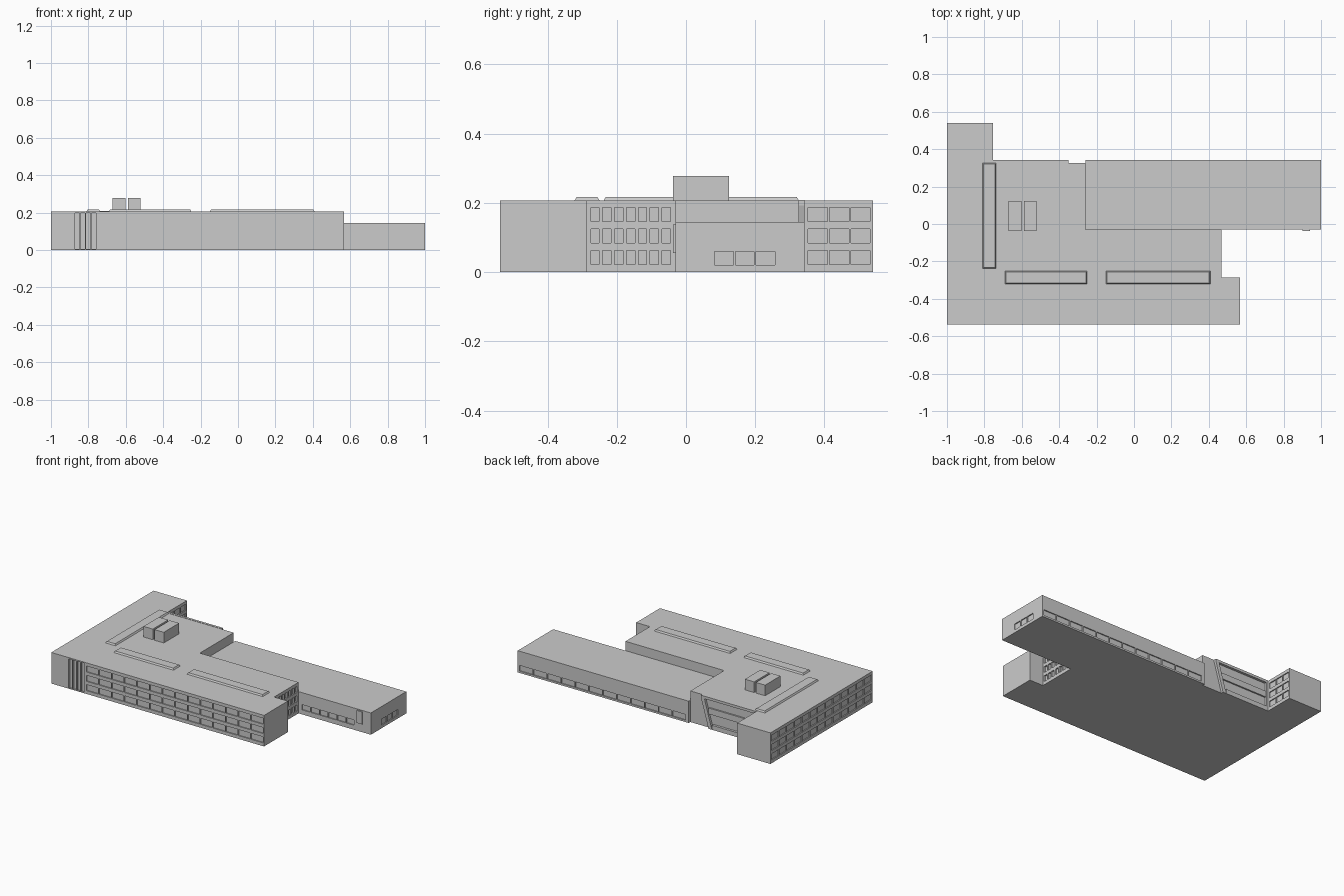
import bpy, bmesh

if "Cube" in bpy.data.objects:
    bpy.data.objects.remove(bpy.data.objects["Cube"])

ROOF = 0.207
ROWS = [(0.022, 0.062), (0.084, 0.124), (0.146, 0.186)]


def finish(bm, name):
    bmesh.ops.recalc_face_normals(bm, faces=bm.faces)
    me = bpy.data.meshes.new(name)
    bm.to_mesh(me)
    bm.free()
    ob = bpy.data.objects.new(name, me)
    bpy.context.collection.objects.link(ob)
    return ob


def prism(name, outline, direction):
    """Solid made by sweeping a 3D outline along a direction."""
    bm = bmesh.new()
    face = bm.faces.new([bm.verts.new(p) for p in outline])
    new = bmesh.ops.extrude_face_region(bm, geom=[face])["geom"]
    verts = [g for g in new if isinstance(g, bmesh.types.BMVert)]
    bmesh.ops.translate(bm, verts=verts, vec=direction)
    return finish(bm, name)


def add_box(bm, lo, hi):
    vs = bmesh.ops.create_cube(bm, size=1)["verts"]
    for v in vs:
        v.co = [(a + b) / 2 + c * (b - a) for a, b, c in zip(lo, hi, v.co)]
    return vs


def box(name, lo, hi, taper=0.0):
    bm = bmesh.new()
    vs = add_box(bm, lo, hi)
    for v in vs:
        if taper and v.co.z > (lo[2] + hi[2]) / 2:
            v.co.x += taper if v.co.x < (lo[0] + hi[0]) / 2 else -taper
            v.co.y += taper if v.co.y < (lo[1] + hi[1]) / 2 else -taper
    return finish(bm, name)


def panes(bm, axis, plane, a, b, n, rows, gap=0.006, depth=0.007):
    """Rows of n cutter boxes along a wall at axis = plane."""
    step = (b - a) / n
    for i in range(n):
        s, e = a + i * step + gap / 2, a + (i + 1) * step - gap / 2
        for z0, z1 in rows:
            if axis == "x":
                add_box(bm, (plane - depth, s, z0), (plane + depth, e, z1))
            else:
                add_box(bm, (s, plane - depth, z0), (e, plane + depth, z1))


def carve(ob, bm):
    cutter = finish(bm, "window_cutter")
    cutter.hide_render = True
    mod = ob.modifiers.new("windows", "BOOLEAN")
    mod.operation, mod.object, mod.solver = "DIFFERENCE", cutter, "EXACT"
    bpy.context.view_layer.objects.active = ob
    bpy.ops.object.modifier_apply(modifier=mod.name)
    bpy.data.objects.remove(cutter)


# Tall main block
plan = [(-1, -0.537), (0.568, -0.537), (0.568, -0.287), (0.467, -0.287),
        (0.467, -0.03), (-0.26, -0.03), (-0.26, 0.326), (-0.755, 0.326),
        (-0.755, 0.54), (-1, 0.54)]
main = prism("main_block", [(x, y, 0) for x, y in plan], (0, 0, ROOF))
cut = bmesh.new()
panes(cut, "y", -0.537, -0.875, -0.755, 4, [(0.004, 0.199)], depth=0.012)  # entrance
panes(cut, "y", -0.537, -0.745, 0.562, 14, ROWS)                          # front
panes(cut, "x", -1, -0.53, 0.53, 13, ROWS)                                # left
panes(cut, "x", -0.755, 0.35, 0.535, 3, ROWS)                             # rear wing
panes(cut, "x", 0.467, -0.28, -0.04, 7, ROWS, gap=0.01, depth=0.01)       # right
carve(main, cut)

# Low wing
low = box("low_wing", (-0.26, -0.03, 0), (1, 0.343, 0.145))
cut = bmesh.new()
panes(cut, "y", 0.343, -0.24, 0.99, 12, [(0.012, 0.05)])
panes(cut, "y", -0.03, 0.49, 0.88, 6, [(0.03, 0.065)])
panes(cut, "x", 1, 0.08, 0.26, 3, [(0.02, 0.06)])
carve(low, cut)
box("side_door_sign", (0.9, -0.037, 0.055), (0.94, -0.03, 0.138))

# Rear facade: roof edge, slanted fins, spandrel and base
box("rear_roof_edge", (-0.755, 0.326, 0.192), (-0.35, 0.342, ROOF + 0.002))
for name, top, bottom, w in (("rear_fin_inner", -0.375, -0.43, 0.025),
                             ("rear_fin_outer", -0.755, -0.755, 0.012)):
    prism(name, [(bottom, 0.326, 0), (bottom + w, 0.326, 0),
                 (top + w, 0.326, 0.192), (top, 0.326, 0.192)], (0, 0.016, 0))
box("rear_spandrel", (-0.743, 0.326, 0.095), (-0.402, 0.336, 0.135))
box("rear_base", (-0.743, 0.326, 0), (-0.43, 0.342, 0.03))

# Roof skylight strips
for i, (x0, x1, y0, y1) in enumerate([(-0.81, -0.737, -0.238, 0.326),
                                      (-0.69, -0.25, -0.322, -0.25),
                                      (-0.15, 0.408, -0.322, -0.25)]):
    box(f"skylight_strip_{i + 1}", (x0, y0, ROOF), (x1, y1, 0.217), 0.006)

# Roof plant boxes
for i, x0 in enumerate((-0.67, -0.589)):
    box(f"plant_box_{i + 1}", (x0, -0.037, ROOF), (x0 + 0.068, 0.124, 0.278))
